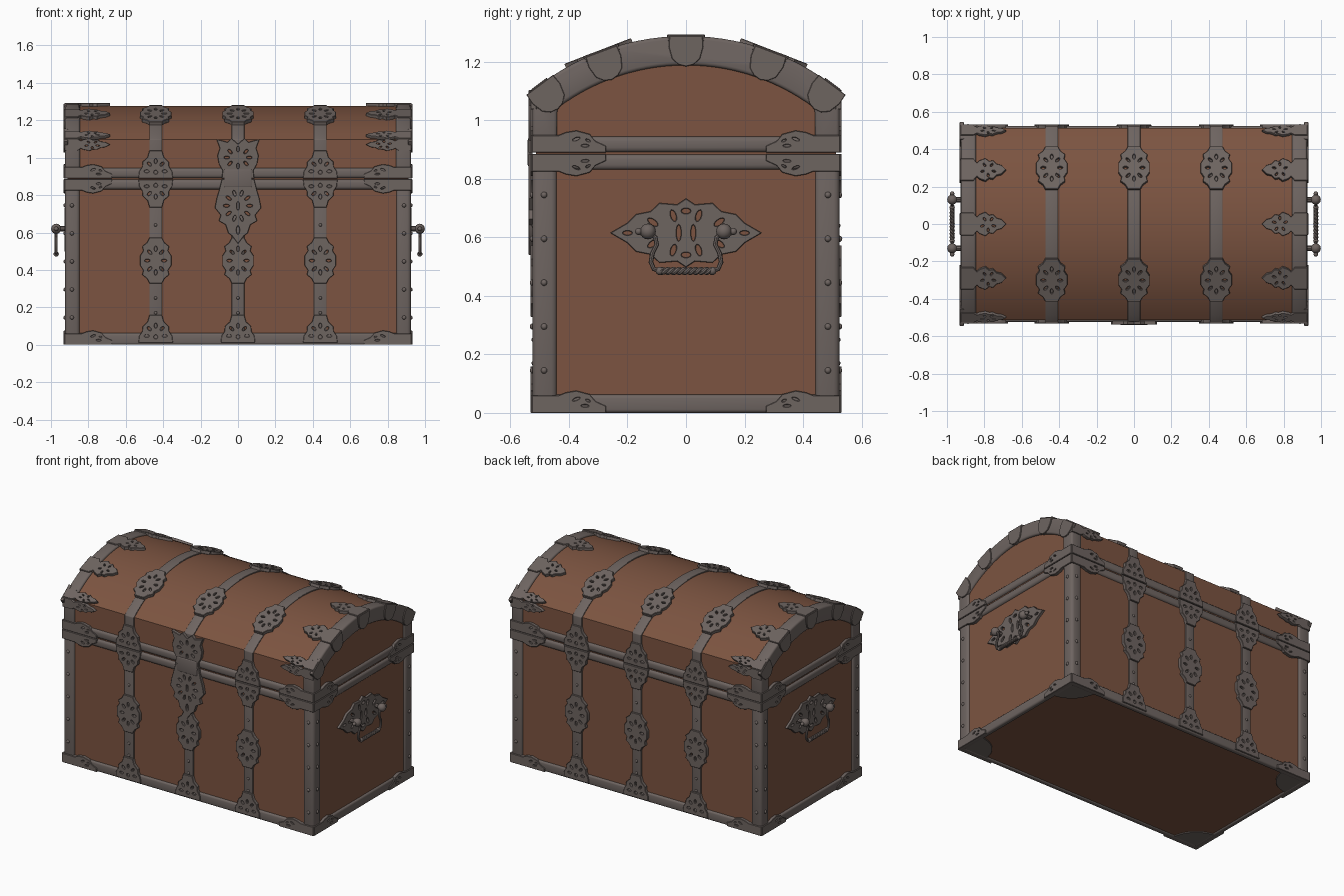
import bpy, bmesh, math
from mathutils import Vector, Matrix

if "Cube" in bpy.data.objects:
    bpy.data.objects.remove(bpy.data.objects["Cube"])

X, Y, SEAM = 0.925, 0.525, 0.887      # half length, half depth, lid seam height
CZ, R = 0.456, 0.832                  # lid arc centre height and radius
STRAPS = (-0.44, 0, 0.44)
parts = []


def material(name, rgb):
    m = bpy.data.materials.new(name)
    m.use_nodes = True
    m.diffuse_color = (*rgb, 1)
    bsdf = m.node_tree.nodes["Principled BSDF"]
    bsdf.inputs["Base Color"].default_value = (*rgb, 1)
    bsdf.inputs["Roughness"].default_value = 0.7
    return m


WOOD = material("brown wood", (0.2, 0.088, 0.052))
METAL = material("grey iron", (0.155, 0.128, 0.118))


def add(name, mesh, mat, matrix=None):
    ob = bpy.data.objects.new(name, mesh)
    bpy.context.scene.collection.objects.link(ob)
    if not mesh.materials:
        mesh.materials.append(mat)
    if matrix:
        ob.matrix_world = matrix
    parts.append(ob)
    return ob


def finish(name, bm, mat, bevel=0, segments=3):
    bmesh.ops.recalc_face_normals(bm, faces=bm.faces)
    if bevel:
        edges = [e for e in bm.edges if e.calc_face_angle(0) > 0.6]
        bmesh.ops.bevel(bm, geom=edges, offset=bevel, segments=segments,
                        profile=0.5, affect='EDGES', clamp_overlap=True)
    mesh = bpy.data.meshes.new(name)
    bm.to_mesh(mesh)
    bm.free()
    return add(name, mesh, mat)


def box(name, lo, hi, mat, bevel=0):
    bm = bmesh.new()
    bmesh.ops.create_cube(bm, size=1)
    for v in bm.verts:
        v.co = [(a + b) / 2 + c * (b - a) for a, b, c in zip(lo, hi, v.co)]
    return finish(name, bm, mat, bevel)


def prism(name, profile, x0, x1, mat, bevel=0):
    """Extrude a (y, z) profile along x."""
    bm = bmesh.new()
    face = bm.faces.new([bm.verts.new((x0, y, z)) for y, z in profile])
    new = bmesh.ops.extrude_face_region(bm, geom=[face])["geom"]
    bmesh.ops.translate(bm, vec=(x1 - x0, 0, 0),
                        verts=[v for v in new if isinstance(v, bmesh.types.BMVert)])
    return finish(name, bm, mat, bevel)


def dome(half, radius, bottom):
    """Lid outline: straight sides under a round arc."""
    a = math.asin(half / radius)
    arc = [(radius * math.sin(a * i / 14), CZ + radius * math.cos(a * i / 14))
           for i in range(-14, 15)]
    return [(-half, bottom)] + arc + [(half, bottom)]


def frame(origin, v, n):
    """Plate axes: v along the plate, n out of the surface."""
    v, n = Vector(v), Vector(n)
    m = Matrix((v.cross(n), v, n)).transposed().to_4x4()
    m.translation = origin
    return m


def ring(count, ru, rv, length, width, cv=0):
    """Radial ring of pierced petals: (u, v, angle, length, width)."""
    angles = [2 * math.pi * i / count for i in range(count)]
    return [(ru * math.cos(a), cv + rv * math.sin(a), a, length, width) for a in angles]


def plate_mesh(name, outline, holes=(), half=True):
    """Pierced flat plate; half outlines are mirrored over the v axis."""
    if half:
        outline = outline + [(-u, v) for u, v in reversed(outline) if u > 0]
    loops = [outline]
    for u, v, a, l, w in holes:
        pts = []
        for i in range(10):
            t = i * math.pi / 5
            p, q = l * math.cos(t), w * math.sin(t)
            pts.append((u + p * math.cos(a) - q * math.sin(a),
                        v + p * math.sin(a) + q * math.cos(a)))
        loops.append(pts)
    cu = bpy.data.curves.new(name, 'CURVE')
    cu.dimensions, cu.fill_mode = '2D', 'BOTH'
    cu.extrude, cu.bevel_depth, cu.bevel_resolution = 0.009, 0.002, 0
    for pts in loops:
        s = cu.splines.new('POLY')
        s.points.add(len(pts) - 1)
        s.use_cyclic_u = True
        for p, (u, v) in zip(s.points, pts):
            p.co = (u, v, 0, 1)
    tmp = bpy.data.objects.new(name, cu)
    bpy.context.scene.collection.objects.link(tmp)
    dg = bpy.context.evaluated_depsgraph_get()
    mesh = bpy.data.meshes.new_from_object(tmp.evaluated_get(dg))
    bpy.data.objects.remove(tmp)
    bpy.data.curves.remove(cu)
    return mesh


def tube(name, pts, radius):
    cu = bpy.data.curves.new(name, 'CURVE')
    cu.dimensions, cu.bevel_depth, cu.bevel_resolution = '3D', radius, 2
    cu.use_fill_caps = True
    s = cu.splines.new('POLY')
    s.points.add(len(pts) - 1)
    for p, co in zip(s.points, pts):
        p.co = (*co, 1)
    tmp = bpy.data.objects.new(name, cu)
    bpy.context.scene.collection.objects.link(tmp)
    dg = bpy.context.evaluated_depsgraph_get()
    mesh = bpy.data.meshes.new_from_object(tmp.evaluated_get(dg))
    bpy.data.objects.remove(tmp)
    add(name, mesh, METAL)


def ball(name, centre, radius):
    bm = bmesh.new()
    bmesh.ops.create_uvsphere(bm, u_segments=12, v_segments=8, radius=radius)
    bmesh.ops.translate(bm, verts=bm.verts, vec=centre)
    finish(name, bm, METAL)


# Wooden body and domed lid
box("wood_body", (-X + .013, -Y + .013, .008), (X - .013, Y - .013, SEAM), WOOD)
prism("wood_lid", dome(Y - .013, R - .012, SEAM), -X + .013, X - .013, WOOD)

# Iron rims, base bars, corner posts and end arches
box("body_rim", (-X, -Y, .83), (X, Y, SEAM - .003), METAL, .017)
box("lid_rim", (-X, -Y, SEAM + .003), (X, Y, .945), METAL, .017)
arch = dome(Y, R, .9) + dome(.44, R - .1, .9)[::-1]
for s in (-1, 1):
    a, b = sorted((s * Y, s * (Y - .035)))
    box("base_bar_long", (-X, a, 0), (X, b, .062), METAL, .012)
    a, b = sorted((s * X, s * (X - .035)))
    box("base_bar_short", (a, -Y, 0), (b, Y, .062), METAL, .012)
    prism("lid_arch", arch, s * (X - .08), s * X, METAL, .012)
    for t in (-1, 1):
        lo = [min(s * X, s * (X - .08)), min(t * Y, t * (Y - .085)), .01]
        box("corner_post", lo, (lo[0] + .08, lo[1] + .085, .86), METAL, .02)
        for i in range(5):
            z = .145 + .15 * i
            ball("post_rivet", (s * (X - .002), t * .485, z), .011)
            ball("post_rivet", (s * .888, t * (Y - .002), z), .011)

# Plate shapes
medallion = plate_mesh("medallion", [(.032, -.12), (.045, -.095), (.07, -.075), (.064, -.052),
    (.082, -.025), (.082, .025), (.064, .052), (.07, .075), (.045, .095), (.032, .12)],
    ring(8, .045, .063, .016, .009))
fan = plate_mesh("fan", [(.09, 0), (.086, .035), (.07, .06), (.068, .085), (.042, .11), (.032, .145)],
    [h for h in ring(8, .048, .055, .015, .009, .035) if h[1] > .03] + [(0, .03, 0, .012, .012)])
claw = plate_mesh("claw", [(.06, 0), (.06, .065), (.036, .085), (.05, .1), (.062, .13), (.046, .15),
    (.05, .17), (.03, .19), (.024, .215), (0, .238)],
    ring(5, .032, .032, .012, .007, .145))
narrow_claw = claw.copy()
narrow_claw.transform(Matrix.Diagonal((.52, 1, 1, 1)))
shield = plate_mesh("shield", [(.055, .0), (.057, -.035), (.046, -.075), (.025, -.094), (0, -.1)])
leaf = [(0, 0), (.056, 0), (.056, .09), (.066, .115), (.072, .15), (.06, .195), (.036, .215), (.02, .25), (0, .25)]
leaf_holes = [(.045, .15, 1.2, .015, .006), (.022, .18, 1.6, .015, .006), (.04, .19, 2, .01, .005)]
brackets = {k: plate_mesh("bracket", [(k * u, v) for u, v in leaf],
            [(k * u, v, k * a, l, w) for u, v, a, l, w in leaf_holes], False) for k in (-1, 1)}

# Straps with fans and medallions, front and back
PY = Y - .004
for x in STRAPS:
    outer, inner = dome(Y - .004, R - .005, .92), dome(Y - .03, R - .03, .92)
    prism("lid_strap", outer + inner[::-1], x - .034, x + .034, METAL, .004)
    for s in (-1, 1):
        a, b = sorted((s * (Y - .03), s * (Y - .004)))
        box("body_strap", (x - .034, a, .03), (x + .034, b, .85), METAL, .004)
        n = (0, s, 0)
        add("strap_medallion", medallion, METAL, frame((x, s * PY, .45), (0, 0, 1), n))
        add("base_fan", fan, METAL, frame((x, s * PY, .012), (0, 0, 1), n))
        for z in (.17, .25, .64):
            ball("strap_stud", (x, s * (Y - .006), z), .009)
        if x or s > 0:
            add("rim_fan", fan, METAL, frame((x, s * PY, SEAM - .005), (0, 0, -1), n))
            add("lid_fan", fan, METAL, frame((x, s * PY, SEAM + .005), (0, 0, 1), n))
        t = s * math.asin(.3 / R)
        n = Vector((0, math.sin(t), math.cos(t)))
        add("lid_medallion", medallion, METAL,
            frame(Vector((x, 0, CZ)) + n * (R - .006), (0, n.z, -n.y), n))

# Claws and shields on the lid ends, leaf brackets at the corners
for s in (-1, 1):
    for y in (-.5, -.29, 0, .29, .5):
        t = math.asin(y / R)
        n = Vector((0, math.sin(t), math.cos(t)))
        shape = claw if abs(y) < .4 else narrow_claw
        add("lid_claw", shape, METAL, frame(Vector((s * X, 0, CZ)) + n * (R - .006), (-s, 0, 0), n))
        top = Vector((s * (X - .004), 0, CZ)) + n * (R - .002)
        add("arch_shield", shield, METAL, frame(top, n, (s, 0, 0)))
    for t in (-1, 1):
        add("side_claw", narrow_claw, METAL, frame((s * X, t * PY, 1.07), (-s, 0, 0), (0, t, 0)))
        for z, up in ((.002, 1), (SEAM - .004, -1), (SEAM + .004, 1)):
            for v, n in (((-s, 0, 0), (0, t, 0)), ((0, -t, 0), (s, 0, 0))):
                o = Vector((s * X, t * Y, z)) - Vector(n) * .004
                side = 1 if Vector(v).cross(Vector(n)).z > 0 else -1
                add("corner_bracket", brackets[side * up], METAL, frame(o, v, n))

# Corner plates under the base
quarter = [(0, 0)] + [(.19 * math.cos(i * math.pi / 16), .19 * math.sin(i * math.pi / 16)) for i in range(9)]
foot = plate_mesh("foot", quarter, (), False)
for i, (s, t) in enumerate(((-1, -1), (1, -1), (1, 1), (-1, 1))):
    add("base_corner_plate", foot, METAL,
        Matrix.Translation((s * (X - .006), t * (Y - .006), .0125)) @ Matrix.Rotation(i * math.pi / 2, 4, 'Z'))

# Front latch: lock plate, hasp plate and bridge
lock = plate_mesh("lock_plate", [(0, -.34), (.03, -.3), (.05, -.285), (.065, -.24), (.1, -.22), (.09, -.19),
    (.122, -.15), (.112, -.1), (.1, -.06), (.085, 0)],
    ring(10, .062, .07, .018, .009, -.14) + [(0, -.14, 1.57, .025, .009), (0, -.27, 1.57, .025, .01)])
hasp = plate_mesh("hasp_plate", [(.085, 0), (.08, .04), (.1, .075), (.108, .12), (.095, .16), (.112, .205),
    (.055, .19), (.035, .21), (0, .18)], ring(8, .06, .045, .016, .009, .11))
add("lock_plate", lock, METAL, frame((0, -Y - .002, SEAM - .004), (0, 0, 1), (0, -1, 0)))
add("hasp_plate", hasp, METAL, frame((0, -Y - .002, SEAM + .004), (0, 0, 1), (0, -1, 0)))
box("hasp_bridge", (-.075, -Y - .016, .84), (.075, -Y, .94), METAL, .008)

# End handles: pierced back plate, knobs, bail and twisted grip
back = [(0, -.115), (.03, -.095), (.09, -.1), (.12, -.072), (.17, -.062), (.2, -.032), (.255, 0)]
handle_plate = plate_mesh("handle_plate", back + [(u, -v) for u, v in back[-2::-1]],
    ring(10, .14, .062, .022, .011) + [(k * u, 0, 1.57, .03, .01) for k in (-1, 1) for u in (.025,)]
    + [(k * .2, 0, 0, .018, .009) for k in (-1, 1)] + [(0, k * .075, 0, .018, .011) for k in (-1, 1)])
for s in (-1, 1):
    hx = s * .972
    add("handle_back_plate", handle_plate, METAL, frame((s * (X - .008), 0, .615), (0, 0, 1), (s, 0, 0)))
    for t in (-1, 1):
        tube("handle_post", [(s * .92, t * .13, .62), (hx, t * .13, .62)], .014)
        ball("handle_knob", (hx, t * .13, .62), .027)
        ball("handle_finial", (hx, t * .162, .62), .012)
        tube("handle_bail", [(hx, t * y, z) for y, z in
             ((.13, .62), (.105, .6), (.1, .575), (.115, .545), (.12, .515), (.11, .492), (.085, .485))], .008)
        ball("grip_collar", (hx, t * .09, .485), .014)
        strand = [(hx + t * .006 * math.cos(i * .5), (i - 30) * .003,
                   .485 + t * .006 * math.sin(i * .5)) for i in range(61)]
        tube("twisted_grip", strand, .008)

# Smooth shading with crisp edges
bpy.ops.object.select_all(action='DESELECT')
for ob in parts:
    ob.select_set(True)
bpy.context.view_layer.objects.active = parts[0]
bpy.ops.object.shade_smooth_by_angle(angle=math.radians(35))
